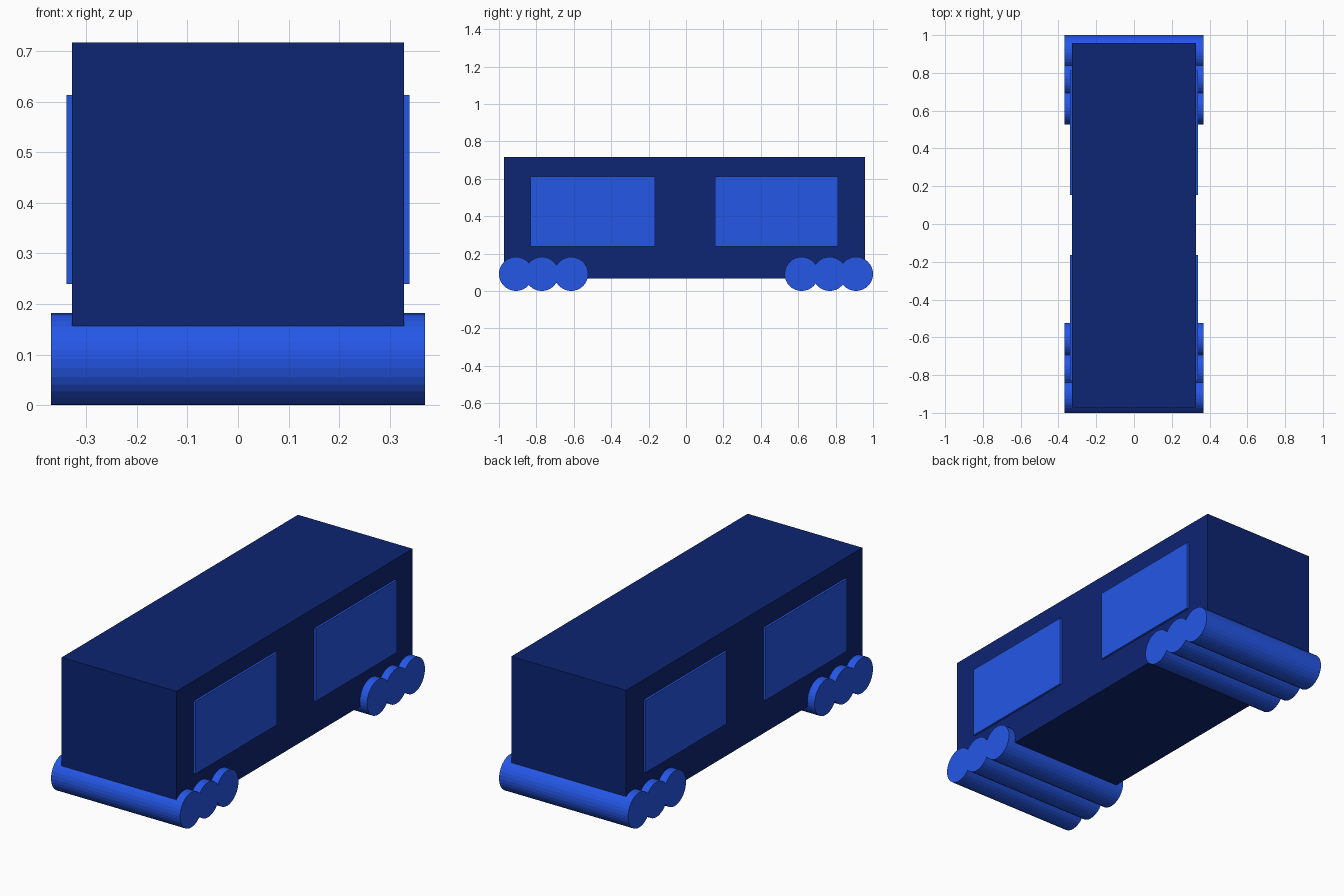
import bpy, math

if "Cube" in bpy.data.objects:
    bpy.data.objects.remove(bpy.data.objects["Cube"])


def material(name, color):
    m = bpy.data.materials.new(name)
    m.diffuse_color = color
    m.use_nodes = True
    m.node_tree.nodes["Principled BSDF"].inputs["Base Color"].default_value = m.diffuse_color
    return m


navy = material("navy", (0.004, 0.018, 0.17, 1))
blue = material("blue", (0.018, 0.095, 0.8, 1))


def box(name, x, y, z, mat):
    # Box from (min, max) ranges per axis
    bpy.ops.mesh.primitive_cube_add(
        size=1, location=[(a + b) / 2 for a, b in (x, y, z)])
    o = bpy.context.object
    o.name = name
    o.scale = [b - a for a, b in (x, y, z)]
    bpy.ops.object.transform_apply(location=False, rotation=False, scale=True)
    o.data.materials.append(mat)


# Main carriage body
box("body", (-0.328, 0.328), (-0.972, 0.958), (0.066, 0.717), navy)

# Two raised window panels on each side
for side, sx in (("left", -1), ("right", 1)):
    for end, y in (("front", (-0.832, -0.165)), ("back", (0.154, 0.813))):
        x = sorted((sx * 0.31, sx * 0.339))
        box(f"window_{end}_{side}", x, y, (0.239, 0.613), blue)

# Three full-width rollers under each end
R = 0.091
for end, ys in (("front", (-0.909, -0.771, -0.614)),
                ("back", (0.909, 0.768, 0.618))):
    for i, y in enumerate(ys, 1):
        bpy.ops.mesh.primitive_cylinder_add(
            vertices=32, radius=R, depth=0.738, location=(0, y, R),
            rotation=(0, math.pi / 2, 0))
        o = bpy.context.object
        o.name = f"wheel_roller_{end}_{i}"
        o.data.materials.append(blue)
